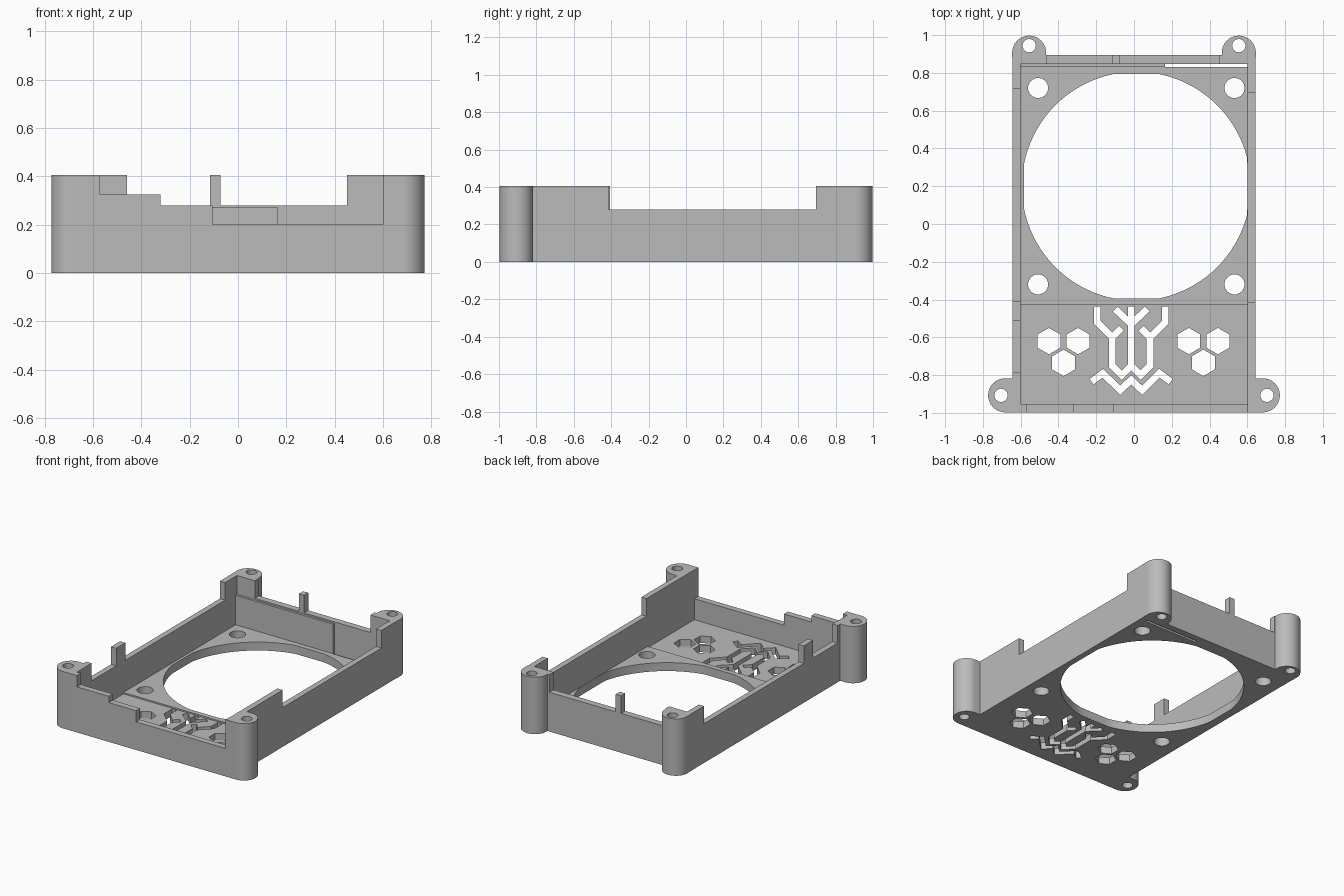
import bpy, bmesh, math
from mathutils import Vector

cube = bpy.data.objects.get("Cube")
if cube:
    bpy.data.objects.remove(cube, do_unlink=True)

grey = bpy.data.materials.new("plain grey")
grey.use_nodes = True
grey.diffuse_color = (0.5, 0.5, 0.5, 1)
grey.node_tree.nodes["Principled BSDF"].inputs["Base Color"].default_value = (0.5, 0.5, 0.5, 1)

# how a profile point (a, b) and extrusion depth c map to space
AXES = {
    "z": lambda a, b, c: (a, b, c),
    "y": lambda a, b, c: (a, c, b),
    "x": lambda a, b, c: (c, a, b),
}


def prism(name, pts, lo, hi, axis="z"):
    """Extrude a 2D profile between lo and hi along an axis."""
    place = AXES[axis]
    bm = bmesh.new()
    face = bm.faces.new([bm.verts.new(place(a, b, lo)) for a, b in pts])
    ext = bmesh.ops.extrude_face_region(bm, geom=[face])
    shift = Vector(place(0, 0, hi - lo))
    bmesh.ops.translate(bm, vec=shift, verts=[v for v in ext["geom"] if isinstance(v, bmesh.types.BMVert)])
    bmesh.ops.recalc_face_normals(bm, faces=bm.faces)
    mesh = bpy.data.meshes.new(name)
    bm.to_mesh(mesh)
    bm.free()
    mesh.materials.append(grey)
    ob = bpy.data.objects.new(name, mesh)
    bpy.context.collection.objects.link(ob)
    return ob


def arc(cx, cy, r, start=0, sweep=360, n=32):
    count = n if sweep == 360 else n + 1
    angles = [math.radians(start + sweep * i / n) for i in range(count)]
    return [(cx + r * math.cos(t), cy + r * math.sin(t)) for t in angles]


def rect(x0, y0, x1, y1):
    return [(x0, y0), (x1, y0), (x1, y1), (x0, y1)]


def strip(path, width):
    """Mitred outline around a polyline."""
    p = [Vector(q) for q in path]
    dirs = [(b - a).normalized() for a, b in zip(p, p[1:])]
    left, right = [], []
    for i, q in enumerate(p):
        d0, d1 = dirs[max(i - 1, 0)], dirs[min(i, len(dirs) - 1)]
        n0, n1 = Vector((-d0.y, d0.x)), Vector((-d1.y, d1.x))
        m = (n0 + n1).normalized()
        m *= width / 2 / m.dot(n0)
        left.append(tuple(q + m))
        right.append(tuple(q - m))
    return left + right[::-1]


def cut(ob, profiles):
    """Cut vertical holes of the given outlines through an object."""
    for pts in profiles:
        cutter = prism("cutter", pts, -0.1, 0.6)
        cutter.hide_render = True
        mod = ob.modifiers.new("cut", "BOOLEAN")
        mod.operation = "DIFFERENCE"
        mod.solver = "EXACT"
        mod.object = cutter
        deps = bpy.context.evaluated_depsgraph_get()
        mesh = bpy.data.meshes.new_from_object(ob.evaluated_get(deps))
        ob.modifiers.clear()
        ob.data = mesh
        bpy.data.objects.remove(cutter, do_unlink=True)


def smooth(ob):
    bpy.ops.object.select_all(action="DESELECT")
    ob.select_set(True)
    bpy.context.view_layer.objects.active = ob
    bpy.ops.object.shade_smooth_by_angle(angle=math.radians(30))


# floor, slightly thicker under the fan
STEP = -0.43
floor = prism("floor", [(-0.98, 0), (0.87, 0), (0.87, 0.06), (STEP, 0.06), (STEP, 0.05), (-0.98, 0.05)],
              -0.62, 0.62, "x")

# fan opening with flattened sides, and its screw holes
FX, FY = 0.012, 0.2
opening = [(FX + max(-0.595, min(0.588, x)), FY + max(-0.595, min(0.595, y)))
           for x, y in arc(0, 0, 0.606, n=96)]
holes = [opening]
holes += [arc(FX + sx * 0.52, FY + sy * 0.52, 0.053) for sx in (-1, 1) for sy in (-1, 1)]

# hexagonal vents
for cx in (-0.373, 0.367):
    for dx, y in ((-0.077, -0.62), (0.077, -0.62), (0, -0.735)):
        holes.append(arc(cx + dx, y, 0.07, start=30, n=6))

# cable slot by the back wall
holes.append(rect(0.165, 0.83, 0.6, 0.848))

# branching vent pattern, mirrored about its own centre line
MX, W, TOP = -0.015, 0.036, STEP - 0.008
for s in (-1, 1):
    paths = [
        [(0.18, TOP), (0.18, -0.52), (0.1, -0.6), (0.1, -0.75), (0.05, -0.8), (0, -0.75)],
        [(0.1, -0.6), (0.052, -0.552)],
        [(0.085, TOP - 0.012), (0, -0.53)],
        [(0, -0.825), (0.058, -0.88), (0.15, -0.79), (0.21, -0.835)],
    ]
    holes += [strip([(MX + s * x, y) for x, y in p], W) for p in paths]
holes.append(strip([(MX, TOP), (MX, -0.775)], W))
holes.append(strip([(MX - 0.03, -0.853), (MX, -0.825), (MX + 0.03, -0.853)], W))
cut(floor, holes)
smooth(floor)


def wall(name, steps, lo, hi, axis):
    """Wall whose top edge follows (start, end, height) steps."""
    pts = [(steps[-1][1], 0), (steps[0][0], 0)]
    for i, (a, b, h) in enumerate(steps):
        pts += [(a, h), (b, h)]
    return prism(name, pts[1:] + pts[:1], lo, hi, axis)


# walls with stepped top edges
H, LOW = 0.405, 0.28
wall("front_wall", [(-0.64, -0.57, H), (-0.57, -0.32, 0.325), (-0.32, -0.105, LOW),
                    (-0.105, 0.6, 0.2), (0.6, 0.64, H)], -0.997, -0.953, "y")
wall("back_wall", [(-0.64, -0.46, H), (-0.46, -0.115, LOW), (-0.115, -0.073, H),
                   (-0.073, 0.45, LOW), (0.45, 0.64, H)], 0.848, 0.895, "y")
wall("right_wall", [(-0.997, -0.787, H), (-0.787, -0.51, LOW), (-0.51, -0.407, H),
                    (-0.407, 0.715, LOW), (0.715, 0.895, H)], -0.643, -0.602, "x")
wall("left_wall", [(-0.997, -0.415, H), (-0.415, 0.695, LOW), (0.695, 0.895, H)], 0.602, 0.643, "x")
prism("back_wall_liner", rect(-0.61, 0.832, 0.165, 0.86), 0, 0.27)

# rounded mounting lugs with screw holes
for s, side in ((-1, "right"), (1, "left")):
    front = [(0.61, -0.997)] + arc(0.682, -0.907, 0.09, -90, 180) + [(0.61, -0.817)]
    back = [(0.644, 0.852)] + arc(0.555, 0.907, 0.09, 0, 180) + [(0.466, 0.852)]
    for end, pts, hole in (("front", front, (0.704, -0.907)), ("back", back, (0.555, 0.944))):
        lug = prism(f"{end}_{side}_lug", [(s * x, y) for x, y in pts], 0, H)
        cut(lug, [arc(s * hole[0], hole[1], 0.035)])
        smooth(lug)
